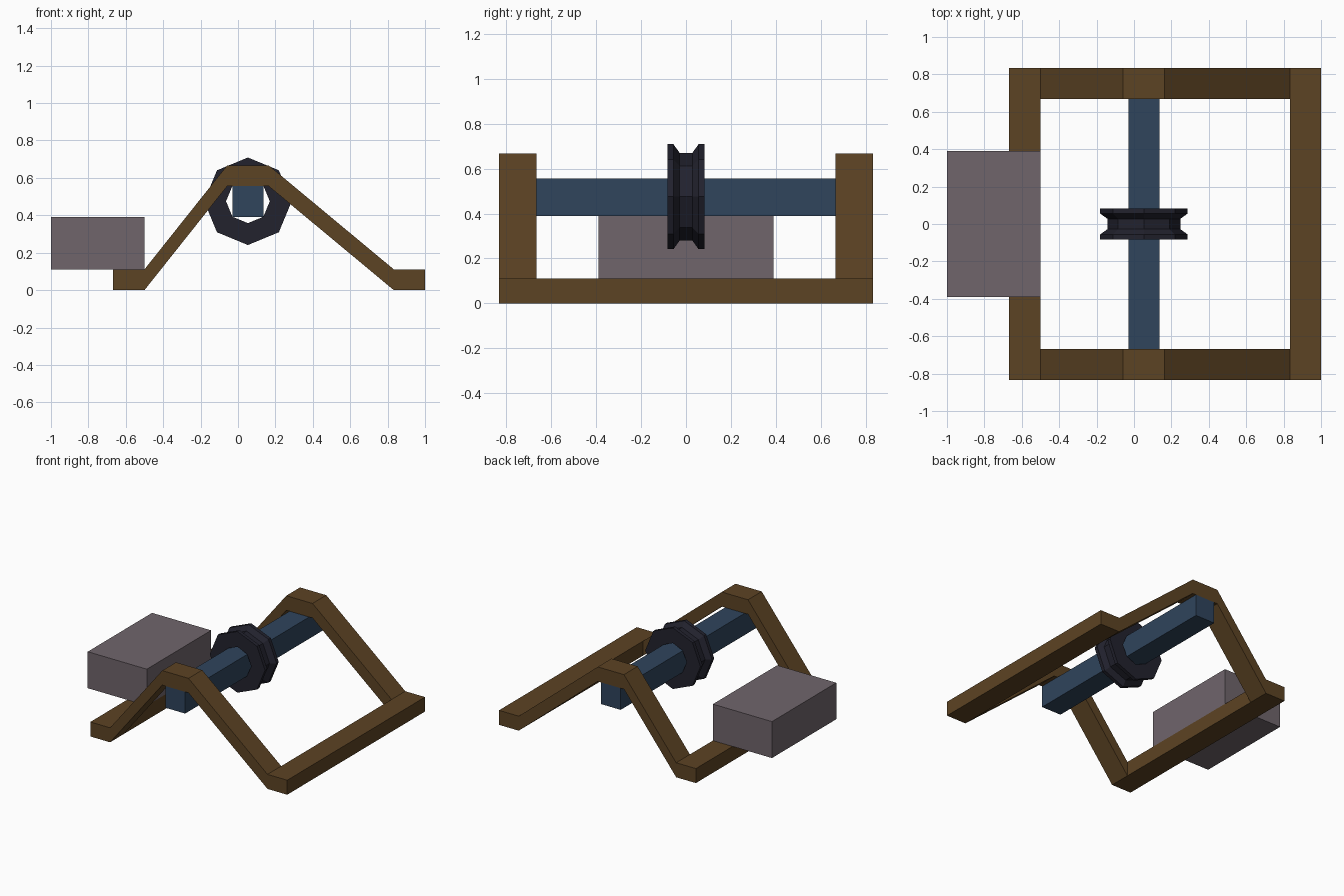
import bpy, bmesh, math

if "Cube" in bpy.data.objects:
    bpy.data.objects.remove(bpy.data.objects["Cube"])


def material(name, rgb):
    m = bpy.data.materials.new(name)
    m.diffuse_color = (*rgb, 1)
    m.use_nodes = True
    m.node_tree.nodes["Principled BSDF"].inputs["Base Color"].default_value = m.diffuse_color
    return m


WOOD = material("brown wood", (0.108, 0.056, 0.017))
BLUE = material("blue steel", (0.029, 0.058, 0.107))
DARK = material("dark metal", (0.016, 0.016, 0.027))
STONE = material("grey mauve", (0.160, 0.130, 0.148))


def finish(name, bm, mat):
    bmesh.ops.recalc_face_normals(bm, faces=bm.faces[:])
    me = bpy.data.meshes.new(name)
    bm.to_mesh(me)
    bm.free()
    me.materials.append(mat)
    ob = bpy.data.objects.new(name, me)
    bpy.context.collection.objects.link(ob)
    return ob


def extrude_y(name, profile, y0, y1, mat):
    """Extrude an (x, z) outline from y0 to y1."""
    bm = bmesh.new()
    a = [bm.verts.new((x, y0, z)) for x, z in profile]
    b = [bm.verts.new((x, y1, z)) for x, z in profile]
    n = len(profile)
    bm.faces.new(a)
    bm.faces.new(b[::-1])
    for i in range(n):
        j = (i + 1) % n
        bm.faces.new((a[i], a[j], b[j], b[i]))
    return finish(name, bm, mat)


def box(name, x0, x1, y0, y1, z0, z1, mat):
    return extrude_y(name, [(x0, z0), (x1, z0), (x1, z1), (x0, z1)], y0, y1, mat)


# Frame: two bent side rails joined by two floor beams
T = 0.111
path = [(-0.5, 0), (-0.058, 0.556), (0.164, 0.556), (0.833, 0)]
rail = path + [(x, z + T) for x, z in reversed(path)]
for label, s in (("front", -1), ("back", 1)):
    extrude_y(label + "_rail", rail, s * 0.833, s * 0.667, WOOD)
box("left_floor_beam", -0.667, -0.5, -0.833, 0.833, 0, T, WOOD)
box("right_floor_beam", 0.833, 1.0, -0.833, 0.833, 0, T, WOOD)

# Square axle hanging under the rail peaks
box("axle", -0.03, 0.136, -0.833, 0.833, 0.39, 0.556, BLUE)

# Counterweight block resting on the left beam
box("block", -1.0, -0.5, -0.389, 0.389, T, 0.39, STONE)

# Grooved octagonal pulley: (radius, y) section swept round the axle
section = [(0.117, -0.083), (0.234, -0.083), (0.234, -0.056), (0.195, -0.028),
           (0.195, 0.028), (0.234, 0.056), (0.234, 0.083), (0.117, 0.083)]
bm = bmesh.new()
rings = []
for i in range(8):
    a = i * math.pi / 4
    rings.append([bm.verts.new((0.053 + r * math.cos(a), y, 0.475 + r * math.sin(a)))
                  for r, y in section])
for i in range(8):
    p, q = rings[i], rings[(i + 1) % 8]
    for k in range(len(section)):
        m = (k + 1) % len(section)
        bm.faces.new((p[k], p[m], q[m], q[k]))
finish("pulley", bm, DARK)
